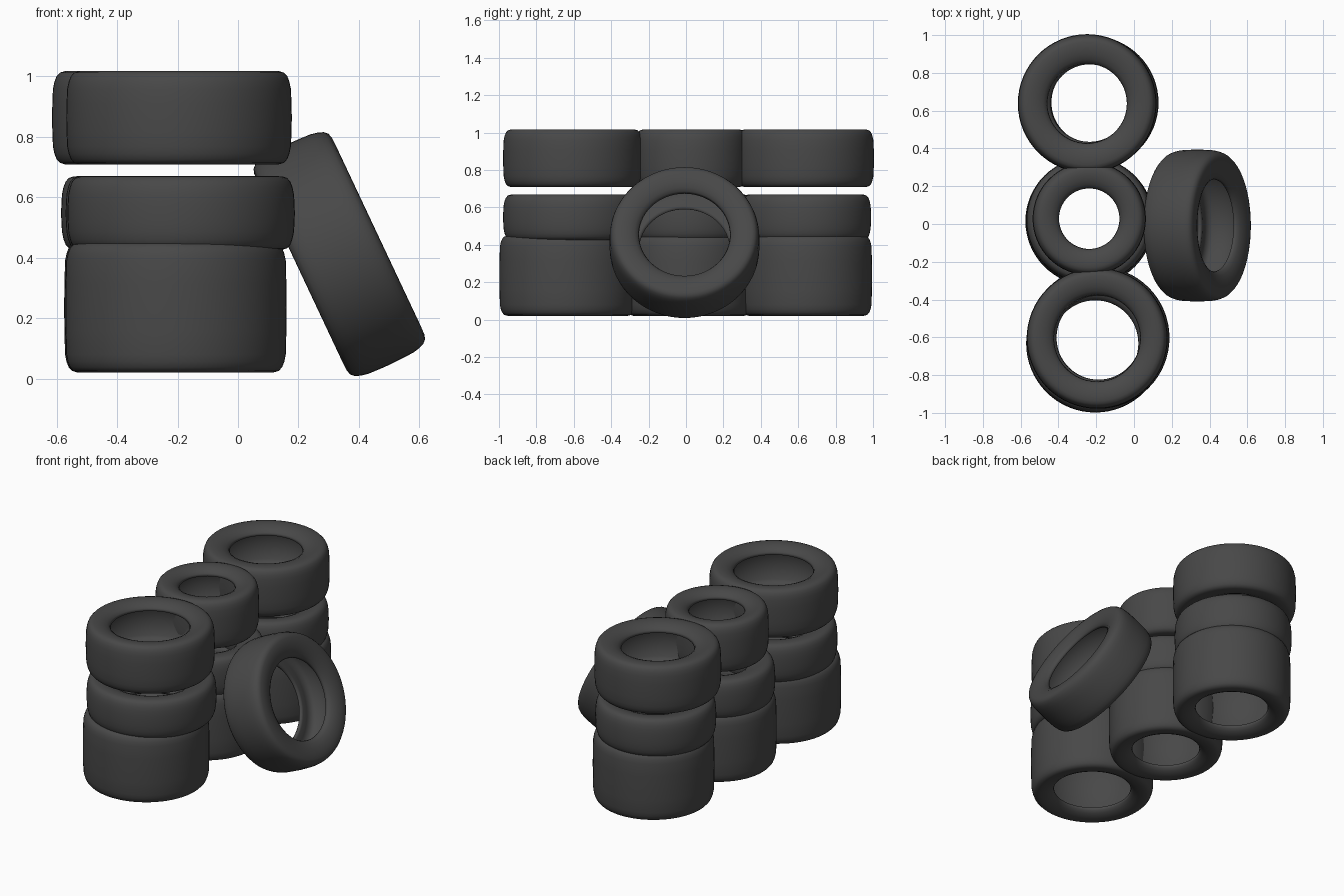
import bpy, bmesh, math
from mathutils import Matrix, Vector

if "Cube" in bpy.data.objects:
    bpy.data.objects.remove(bpy.data.objects["Cube"])

rubber = bpy.data.materials.new("dark_rubber")
rubber.diffuse_color = (0.065, 0.065, 0.065, 1)
rubber.use_nodes = True
rubber.node_tree.nodes["Principled BSDF"].inputs["Base Color"].default_value = rubber.diffuse_color
rubber.roughness = 0.9


def tire_profile(R, ri, h):
    """Half section (radius, height), from tread centre over the sidewall into the hollow casing."""
    c = min(0.06, h * 0.5)          # shoulder height
    w = R - ri
    t = 0.03                        # casing thickness
    return [
        (R, 0), (R - 0.001, (h - c) * 0.5), (R - 0.003, h - c),
        (R - 0.008, h - c * 0.60), (R - 0.015, h - c * 0.30),
        (R - 0.026, h - c * 0.10), (R - 0.042, h - 0.001),
        (ri + w * 0.55, h), (ri + w * 0.33, h - 0.005),
        (ri + w * 0.15, h - 0.017), (ri + w * 0.04, h - 0.030),
        (ri, h - 0.045), (ri + w * 0.12, h - 0.050),
        (ri + w * 0.4, h - t - 0.008), (R - t - 0.03, h - t - 0.008),
        (R - t - 0.008, (h - t) * 0.75), (R - t, 0),
    ]


def tire(name, centre, R, ri, height, tilt=0.0, segs=64):
    half = tire_profile(R, ri, height / 2)
    # closed loop: upper half, then the mirrored lower half
    loop = half + [(r, -z) for r, z in reversed(half[1:-1])]
    bm = bmesh.new()
    rings = []
    for i in range(segs):
        a = 2 * math.pi * i / segs
        rings.append([bm.verts.new((r * math.cos(a), r * math.sin(a), z)) for r, z in loop])
    n = len(loop)
    for i in range(segs):
        A, B = rings[i], rings[(i + 1) % segs]
        for j in range(n):
            k = (j + 1) % n
            bm.faces.new((A[j], B[j], B[k], A[k]))
    bmesh.ops.recalc_face_normals(bm, faces=bm.faces)
    for f in bm.faces:
        f.smooth = True
    me = bpy.data.meshes.new(name)
    bm.to_mesh(me)
    bm.free()
    me.materials.append(rubber)
    ob = bpy.data.objects.new(name, me)
    ob.matrix_world = Matrix.Translation(Vector(centre)) @ Matrix.Rotation(tilt, 4, 'Y')
    bpy.context.collection.objects.link(ob)
    return ob


# Stacks: (x, y, outer radius, bore radius) for the bottom, middle and top tire
LEVELS = [("bottom", 0.02, 0.45), ("middle", 0.425, 0.67), ("top", 0.708, 1.018)]
STACKS = {
    "front_stack": [(-0.205, -0.632, 0.366, 0.228), (-0.188, -0.602, 0.376, 0.222),
                    (-0.195, -0.605, 0.373, 0.228)],
    "centre_stack": [(-0.235, 0.015, 0.340, 0.200), (-0.235, 0.020, 0.335, 0.175),
                     (-0.237, 0.028, 0.300, 0.160)],
    "back_stack": [(-0.222, 0.643, 0.352, 0.215), (-0.235, 0.640, 0.350, 0.205),
                   (-0.248, 0.638, 0.367, 0.210)],
}
for stack, rows in STACKS.items():
    for (level, z0, z1), (x, y, R, ri) in zip(LEVELS, rows):
        tire(f"{stack}_{level}_tire", (x, y, (z0 + z1) / 2), R, ri, z1 - z0)

# Single tire leaning against the centre stack
tire("leaning_tire", (0.335, -0.008, 0.412), 0.402, 0.243, 0.285, tilt=math.radians(64.8))
